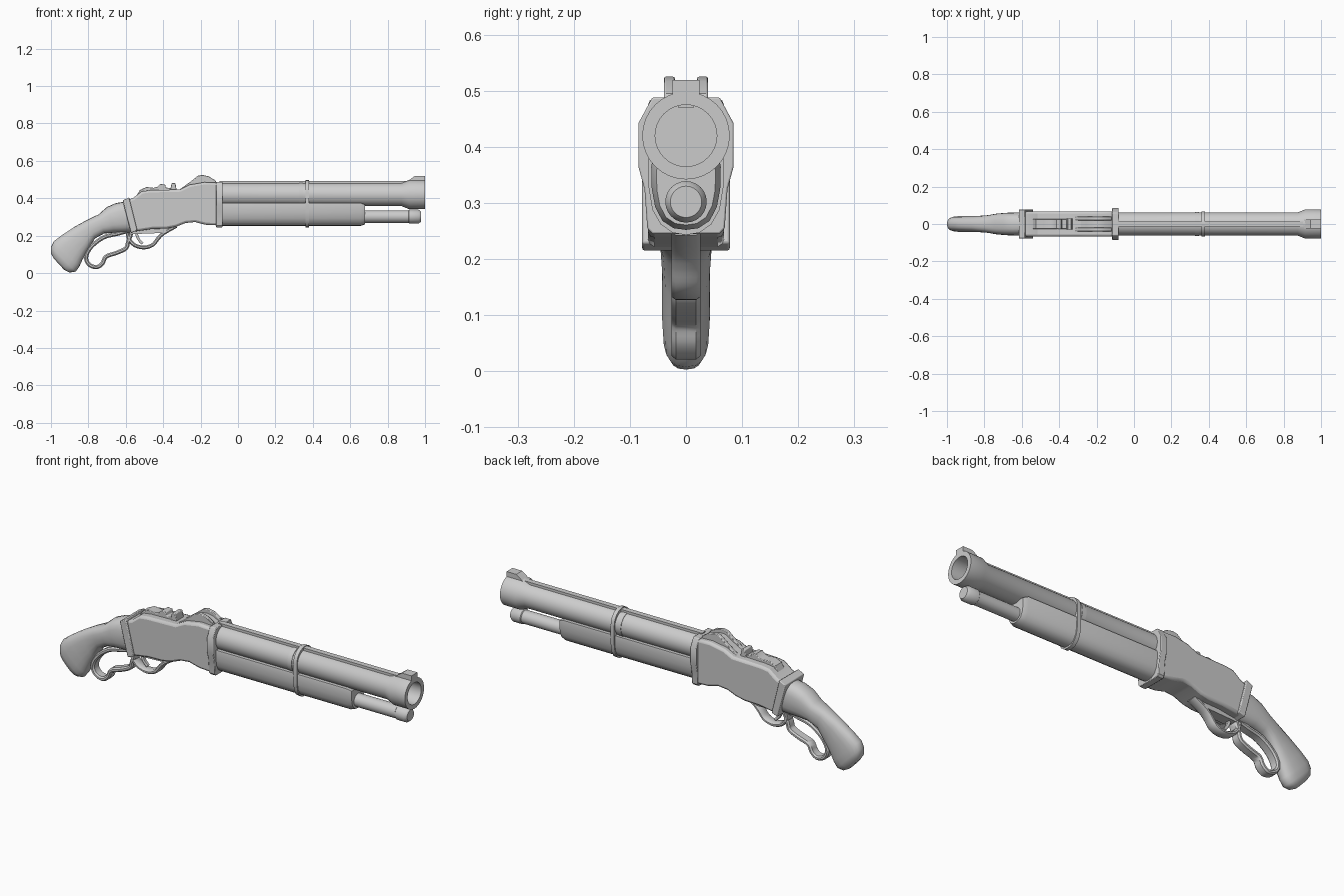
import bpy, bmesh, math
from mathutils import Vector


def finish(name, bm, angle=35, bevel=0):
    bmesh.ops.remove_doubles(bm, verts=bm.verts, dist=1e-5)
    bmesh.ops.recalc_face_normals(bm, faces=bm.faces)
    me = bpy.data.meshes.new(name)
    bm.to_mesh(me)
    bm.free()
    ob = bpy.data.objects.new(name, me)
    bpy.context.collection.objects.link(ob)
    bpy.ops.object.select_all(action='DESELECT')
    ob.select_set(True)
    bpy.context.view_layer.objects.active = ob
    if bevel:
        m = ob.modifiers.new("bevel", 'BEVEL')
        m.width, m.segments, m.limit_method = bevel, 2, 'ANGLE'
        m.angle_limit = math.radians(50)
    bpy.ops.object.shade_smooth_by_angle(angle=math.radians(angle))
    return ob


def loft(name, rings, angle=35, bevel=0, closed=False):
    """Skin between equal-length rings of points; cap ends unless closed."""
    bm = bmesh.new()
    vs = [[bm.verts.new(p) for p in r] for r in rings]
    n = len(vs[0])
    pairs = list(zip(vs, vs[1:])) + ([(vs[-1], vs[0])] if closed else [])
    for a, b in pairs:
        for i in range(n):
            j = (i + 1) % n
            bm.faces.new((a[i], a[j], b[j], b[i]))
    if not closed:
        bm.faces.new(vs[0])
        bm.faces.new(vs[-1])
    return finish(name, bm, angle, bevel)


def slab(name, outline, y0, y1, bevel=0):
    """Side profile (x, z) extruded across y."""
    return loft(name, [[(x, y, z) for x, z in outline] for y in (y0, y1)], 30, bevel)


def lathe(name, profile, z, n=32):
    """(x, radius) profile turned around an axis parallel to x."""
    ts = [2 * math.pi * i / n for i in range(n)]
    return loft(name, [[(x, r * math.cos(t), z + r * math.sin(t)) for t in ts] for x, r in profile])


def section(name, half, stations, zc=0.31, bevel=0):
    """Mirrored (y, z) outline lofted along x at (x, scale) stations."""
    full = half + [(-y, z) for y, z in reversed(half) if y > 1e-6]
    return loft(name, [[(x, y * s, zc + (z - zc) * s) for y, z in full] for x, s in stations], 35, bevel)


def smooth_path(pts, closed, n=5):
    """Catmull-Rom resampling."""
    pts = [Vector(p) for p in pts]
    m, out = len(pts), []
    get = lambda i: pts[i % m] if closed else pts[max(0, min(m - 1, i))]
    for i in range(m if closed else m - 1):
        a, b, c, d = (get(i + k) for k in (-1, 0, 1, 2))
        for k in range(n):
            t = k / n
            out.append(0.5 * (2 * b + (c - a) * t + (2 * a - 5 * b + 4 * c - d) * t**2
                              + (3 * b - a - 3 * c + d) * t**3))
    return out if closed else out + [pts[-1]]


def strap(name, pts, thick, hw, closed=False):
    """Flat bar following a path in the xz plane."""
    path = smooth_path(pts, closed)
    rings, m = [], len(path)
    for i, p in enumerate(path):
        q0 = path[i - 1] if closed or i else p
        q1 = path[(i + 1) % m] if closed or i < m - 1 else p
        t = (q1 - q0).normalized()
        nrm = Vector((-t.y, t.x)) * thick / 2
        c = hw * 0.7
        rings.append([(p.x + nrm.x * s, y, p.y + nrm.y * s) for s, y in
                      ((1, -c), (1, c), (0.4, hw), (-0.4, hw), (-1, c), (-1, -c), (-0.4, -hw), (0.4, -hw))])
    return loft(name, rings, 40, 0, closed)


# barrel with flared, hollow muzzle
lathe("barrel", [(-0.12, 0.062), (0.875, 0.062), (0.915, 0.078), (1.0, 0.078),
                 (1.0, 0.055), (0.70, 0.055)], 0.42)
slab("barrel_rib", [(-0.1, 0.47), (0.93, 0.47), (0.93, 0.493), (-0.1, 0.493)], -0.014, 0.014)
slab("front_sight", [(0.90, 0.485), (1.0, 0.485), (1.0, 0.519), (0.945, 0.519), (0.925, 0.505)], -0.024, 0.024)

# magazine tube and end cap
lathe("magazine_tube", [(0.5, 0.033), (0.94, 0.033)], 0.302, 24)
lathe("magazine_cap", [(0.91, 0.031), (0.915, 0.037), (0.965, 0.037), (0.978, 0.028)], 0.302, 24)

# wooden fore-end with chamfered nose
fore = [(0, 0.375), (0.060, 0.375), (0.062, 0.365), (0.061, 0.325), (0.055, 0.293),
        (0.042, 0.268), (0.022, 0.255), (0, 0.252)]
section("fore_end", fore, [(-0.1, 1), (0.655, 1), (0.68, 0.85)])

# bands around barrel and fore-end
top = [(0.067 * math.sin(a), 0.428 + 0.069 * math.cos(a)) for a in (i * math.pi / 12 for i in range(7))]
section("barrel_band", top + [(0.067, 0.33), (0.06, 0.288), (0.045, 0.262), (0.024, 0.247), (0, 0.243)],
        [(0.36, 1), (0.38, 1)])
lathe("rear_barrel_ring", [(0.325, 0.0645), (0.348, 0.0645)], 0.42)

# receiver and its front plate
section("receiver_front_plate", [(0, 0.488), (0.060, 0.488), (0.085, 0.442), (0.085, 0.365), (0.074, 0.325),
                                 (0.069, 0.255), (0.060, 0.245), (0, 0.245)], [(-0.117, 1), (-0.082, 1)], bevel=0.003)
body = [(-0.605, 0.385), (-0.56, 0.402), (-0.515, 0.437), (-0.47, 0.443), (-0.31, 0.447), (-0.26, 0.472),
        (-0.18, 0.486), (-0.10, 0.482), (-0.10, 0.255), (-0.17, 0.258), (-0.20, 0.265), (-0.23, 0.273),
        (-0.28, 0.268), (-0.33, 0.248), (-0.38, 0.238), (-0.46, 0.236), (-0.565, 0.22)]
slab("receiver", body, -0.068, 0.068, 0.012)
slab("rear_collar", [(-0.617, 0.388), (-0.582, 0.405), (-0.538, 0.228), (-0.572, 0.214)], -0.078, 0.078, 0.004)

# raised bolt guides either side of a slot
hump = [(-0.335, 0.43), (-0.29, 0.463), (-0.25, 0.492), (-0.215, 0.520), (-0.19, 0.525), (-0.155, 0.517),
        (-0.12, 0.495), (-0.11, 0.46)]
for side in (-1, 1):
    slab("bolt_guide", hump, side * 0.020, side * 0.039, 0.003)
slab("bolt", [(x, 0.43 + (z - 0.43) * 0.8) for x, z in hump], -0.021, 0.021)

# hammer and carrier details on the receiver's top
slab("hammer", [(-0.55, 0.40), (-0.525, 0.444), (-0.49, 0.460), (-0.45, 0.456), (-0.43, 0.462), (-0.415, 0.476),
                (-0.39, 0.474), (-0.385, 0.457), (-0.36, 0.455), (-0.36, 0.43)], -0.027, 0.027, 0.003)
slab("hammer_stop", [(-0.365, 0.43), (-0.355, 0.481), (-0.335, 0.481), (-0.325, 0.43)], -0.030, 0.030, 0.003)

# pistol-grip stock: (top x, z, bottom x, z, half width)
grip = [(-0.605, 0.382, -0.56, 0.22, 0.062), (-0.65, 0.375, -0.61, 0.217, 0.062), (-0.70, 0.354, -0.66, 0.216, 0.060),
        (-0.745, 0.314, -0.715, 0.212, 0.056), (-0.80, 0.288, -0.765, 0.185, 0.047),
        (-0.87, 0.250, -0.80, 0.125, 0.043), (-0.94, 0.204, -0.83, 0.075, 0.043),
        (-0.985, 0.170, -0.848, 0.035, 0.043), (-1.0, 0.140, -0.868, 0.008, 0.041),
        (-1.0, 0.105, -0.90, 0.003, 0.034), (-0.985, 0.078, -0.93, 0.018, 0.018)]
rings = []
for tx, tz, bx, bz, hw in grip:
    ring = []
    for i in range(20):
        a = 2 * math.pi * i / 20
        c, s = (math.copysign(abs(f(a))**0.75, f(a)) for f in (math.cos, math.sin))
        ring.append(((tx + bx) / 2 + (tx - bx) / 2 * c, hw * s, (tz + bz) / 2 + (tz - bz) / 2 * c))
    rings.append(ring)
loft("stock", rings, 45)

# finger loop, trigger guard and trigger
strap("lever_loop", [(-0.575, 0.222), (-0.65, 0.209), (-0.72, 0.190), (-0.785, 0.140), (-0.812, 0.085),
                     (-0.795, 0.045), (-0.755, 0.032), (-0.725, 0.052), (-0.705, 0.088), (-0.65, 0.108),
                     (-0.60, 0.132), (-0.588, 0.165)], 0.022, 0.026, True)
strap("trigger_guard", [(-0.590, 0.215), (-0.582, 0.18), (-0.55, 0.148), (-0.50, 0.137), (-0.455, 0.152),
                        (-0.425, 0.188), (-0.395, 0.215), (-0.33, 0.252)], 0.020, 0.026)
slab("lever_tang", [(-0.57, 0.235), (-0.36, 0.245), (-0.40, 0.215), (-0.57, 0.208)], -0.026, 0.026)
strap("trigger", [(-0.545, 0.225), (-0.538, 0.195), (-0.525, 0.172), (-0.510, 0.158)], 0.014, 0.010)
